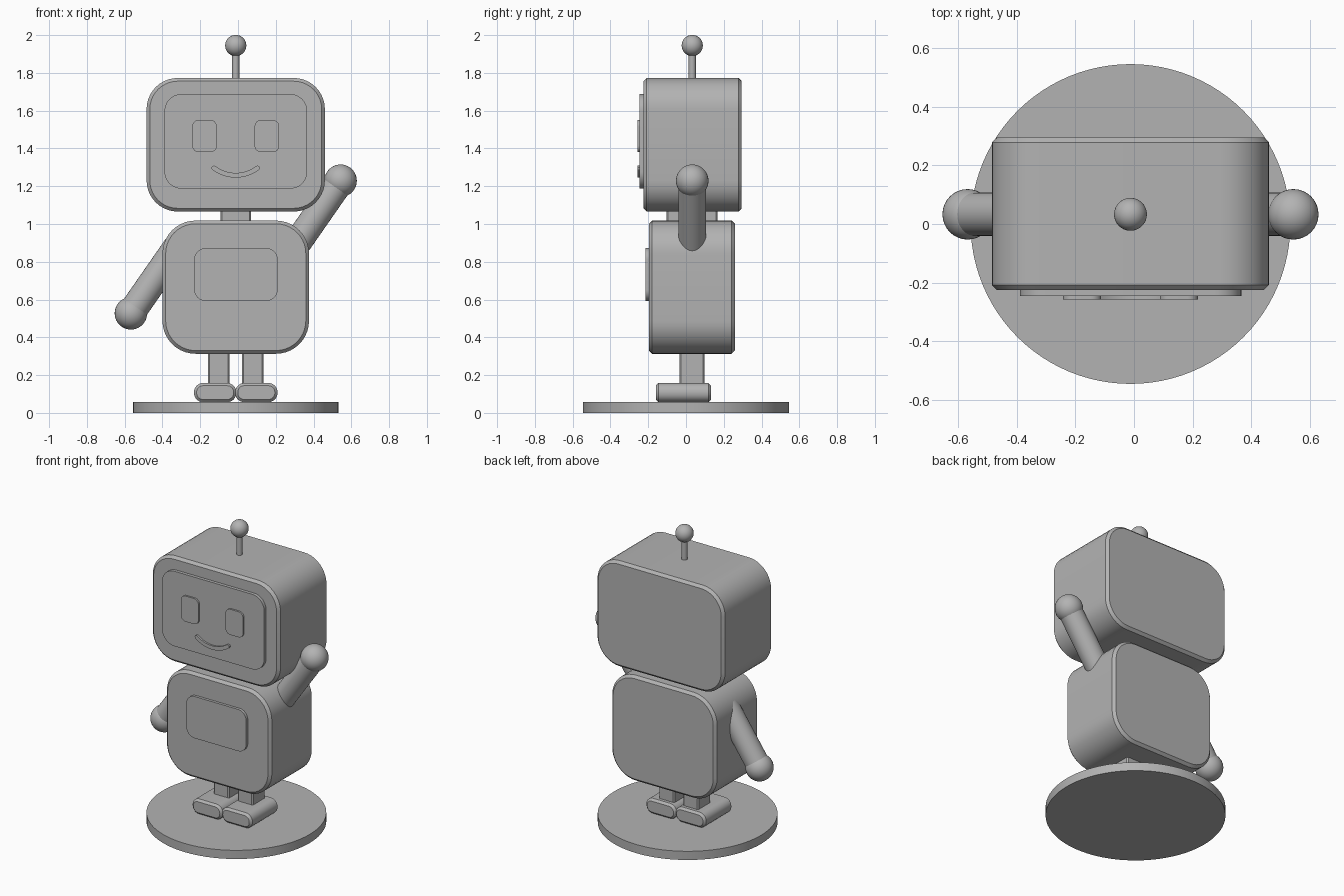
import bpy, bmesh, math
from mathutils import Vector

if "Cube" in bpy.data.objects:
    bpy.data.objects.remove(bpy.data.objects["Cube"])

CX, CY = -0.012, 0.033   # shared centre line of the figure

grey = bpy.data.materials.new("plain_grey")
grey.diffuse_color = (0.45, 0.45, 0.45, 1)
grey.use_nodes = True
grey.node_tree.nodes["Principled BSDF"].inputs["Base Color"].default_value = grey.diffuse_color


def finish(name, bm, chamfer=0.0):
    """Turn a bmesh into a shaded object with an optional edge chamfer."""
    bmesh.ops.recalc_face_normals(bm, faces=bm.faces)
    mesh = bpy.data.meshes.new(name)
    bm.to_mesh(mesh)
    bm.free()
    obj = bpy.data.objects.new(name, mesh)
    bpy.context.collection.objects.link(obj)
    mesh.materials.append(grey)
    bpy.ops.object.select_all(action='DESELECT')
    obj.select_set(True)
    bpy.context.view_layer.objects.active = obj
    if chamfer:
        mod = obj.modifiers.new("chamfer", 'BEVEL')
        mod.width, mod.segments = chamfer, 1
        mod.limit_method, mod.angle_limit = 'ANGLE', math.radians(60)
        bpy.ops.object.modifier_apply(modifier=mod.name)
    bpy.ops.object.shade_smooth_by_angle(angle=math.radians(30))
    return obj


def extrude_outline(name, outline, y0, y1, chamfer=0.0):
    """Extrude an x-z outline from y0 to y1."""
    bm = bmesh.new()
    face = bm.faces.new([bm.verts.new((x, y0, z)) for x, z in outline])
    out = bmesh.ops.extrude_face_region(bm, geom=[face])["geom"]
    verts = [v for v in out if isinstance(v, bmesh.types.BMVert)]
    bmesh.ops.translate(bm, verts=verts, vec=(0, y1 - y0, 0))
    return finish(name, bm, chamfer)


def rounded_block(name, x0, x1, z0, z1, y0, y1, r, chamfer=0.0, steps=10):
    """Block whose front outline is a rounded rectangle."""
    corners = [(x1 - r, z1 - r), (x0 + r, z1 - r), (x0 + r, z0 + r), (x1 - r, z0 + r)]
    outline = []
    for i, (cx, cz) in enumerate(corners):
        for k in range(steps + 1):
            a = math.pi / 2 * (i + k / steps)
            outline.append((cx + r * math.cos(a), cz + r * math.sin(a)))
    return extrude_outline(name, outline, y0, y1, chamfer)


def box(name, x0, x1, y0, y1, z0, z1, chamfer):
    return extrude_outline(name, [(x0, z0), (x1, z0), (x1, z1), (x0, z1)], y0, y1, chamfer)


def rod(name, a, b, r, segments=32):
    """Cylinder between two points."""
    a, b = Vector(a), Vector(b)
    bm = bmesh.new()
    bmesh.ops.create_cone(bm, cap_ends=True, segments=segments,
                          radius1=r, radius2=r, depth=(b - a).length)
    bm.transform((b - a).to_track_quat('Z', 'Y').to_matrix().to_4x4())
    bmesh.ops.translate(bm, verts=bm.verts, vec=(a + b) / 2)
    return finish(name, bm)


def ball(name, centre, r):
    bm = bmesh.new()
    bmesh.ops.create_uvsphere(bm, u_segments=32, v_segments=20, radius=r)
    bmesh.ops.translate(bm, verts=bm.verts, vec=centre)
    return finish(name, bm)


# Round stand
rod("base", (CX, 0, 0), (CX, 0, 0.058), 0.545, 96)

# Head, neck and torso
rounded_block("head", -0.484, 0.46, 1.066, 1.773, -0.225, 0.295, 0.165, 0.017)
box("neck", -0.093, 0.07, -0.103, 0.168, 0.98, 1.10, 0.008)
rounded_block("torso", -0.4, 0.376, 0.313, 1.018, -0.196, 0.259, 0.175, 0.017)

# Face and chest plates
rounded_block("screen", -0.389, 0.366, 1.187, 1.688, -0.246, -0.215, 0.09)
rounded_block("chest_plate", -0.232, 0.21, 0.593, 0.872, -0.214, -0.186, 0.06)

# Smile: a curved band with round ends
R, half, tilt = 0.192, 0.0125, math.radians(37)
mid_z = 1.258 + R
smile = []
for k in range(17):
    a = -math.pi / 2 - tilt + 2 * tilt * k / 16
    smile.append((R + half, a))
smile = [(CX + r * math.cos(a), mid_z + r * math.sin(a)) for r, a in smile]
for end, start in ((1, -1), (-1, 1)):
    a = -math.pi / 2 + end * tilt
    ex, ez = CX + R * math.cos(a), mid_z + R * math.sin(a)
    first = a if end == 1 else a + math.pi
    for k in range(1, 6):                       # round end cap
        t = first + math.pi * k / 6
        smile.append((ex + half * math.cos(t), ez + half * math.sin(t)))
    if end == 1:                                # inner edge, back to the other side
        for k in range(17):
            a = -math.pi / 2 + tilt - 2 * tilt * k / 16
            smile.append((CX + (R - half) * math.cos(a), mid_z + (R - half) * math.sin(a)))
extrude_outline("smile", smile, -0.258, -0.24)

# Antenna
rod("antenna_stem", (CX, CY, 1.76), (CX, CY, 1.93), 0.019, 24)
ball("antenna_ball", (CX, CY, 1.945), 0.056)

# Paired parts
for side, label in ((-1, "left"), (1, "right")):
    ex, lx, fx = CX + side * 0.165, CX + side * 0.089, CX + side * 0.109
    rounded_block(label + "_eye", ex - 0.065, ex + 0.065, 1.38, 1.551, -0.258, -0.24, 0.035)
    box(label + "_leg", lx - 0.057, lx + 0.057, -0.035, 0.098, 0.1, 0.34, 0.008)
    rounded_block(label + "_foot", fx - 0.112, fx + 0.112, 0.057, 0.158,
                  -0.16, 0.133, 0.048, 0.014, 8)
    # One arm hangs, the other waves
    hand = Vector((CX + side * 0.555, CY, 1.229 if side > 0 else 0.527))
    shoulder = hand + Vector((-side * 0.247, 0, -side * 0.355))
    rod(label + "_arm", shoulder, hand, 0.074)
    ball(label + "_hand", hand, 0.086)
